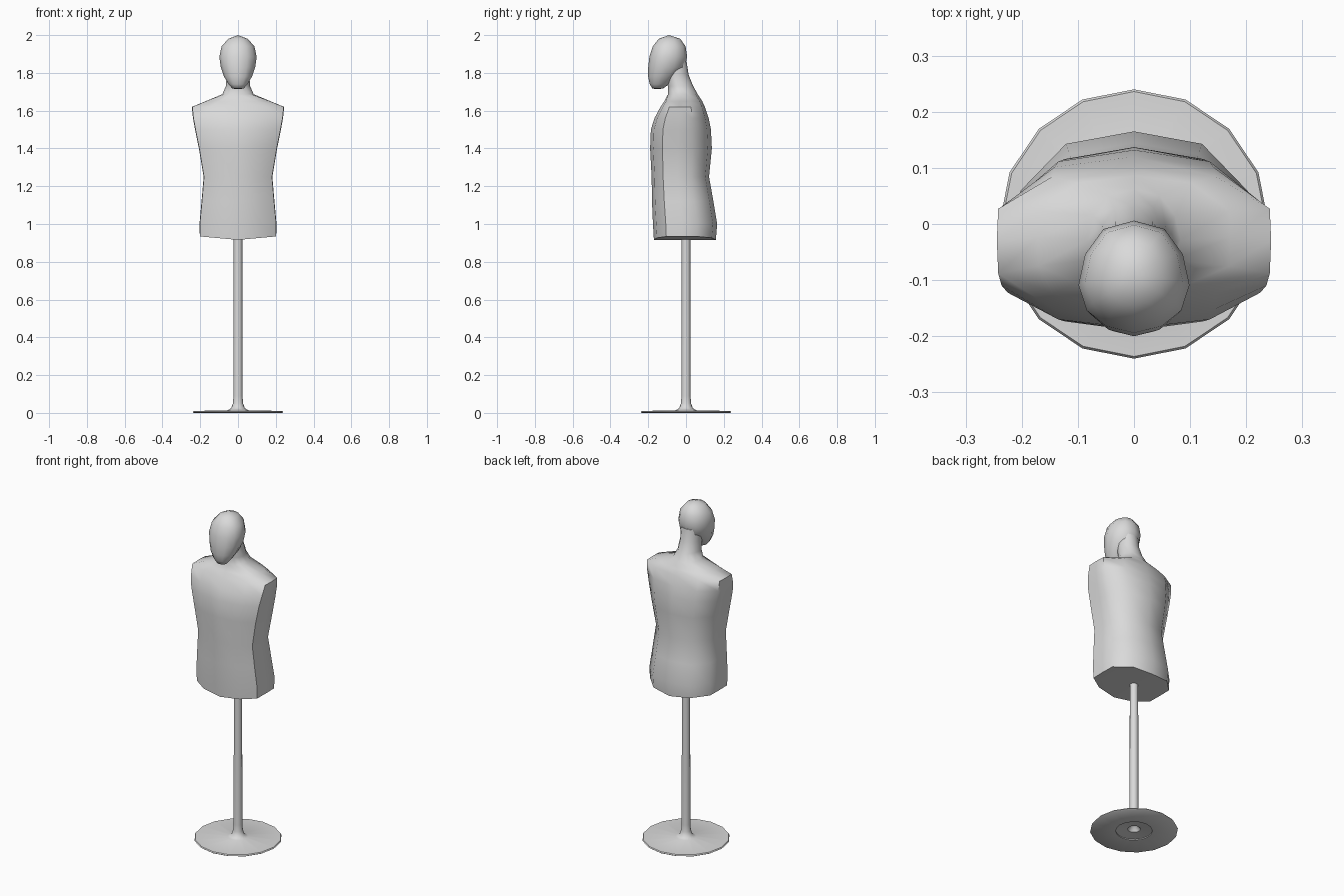
import bpy, bmesh, math

cube = bpy.data.objects.get("Cube")
if cube:
    bpy.data.objects.remove(cube, do_unlink=True)

grey = bpy.data.materials.new("light_grey")
grey.use_nodes = True
COLOUR = (0.7, 0.7, 0.7, 1)
grey.diffuse_color = COLOUR
grey.node_tree.nodes["Principled BSDF"].inputs["Base Color"].default_value = COLOUR

# Half outlines from back to front, as fractions of half width and half depth
BODY = [(0, 1), (.6, .87), (1, .38), (1.01, -.1), (1, -.6), (.6, -.9), (0, -1)]
ROUND = [(0, 1), (.55, .85), (.88, .4), (1, -.15), (.85, -.6), (.5, -.88), (0, -1)]


def finish(name, bm, angle):
    bmesh.ops.recalc_face_normals(bm, faces=bm.faces)
    mesh = bpy.data.meshes.new(name)
    bm.to_mesh(mesh)
    bm.free()
    mesh.materials.append(grey)
    obj = bpy.data.objects.new(name, mesh)
    bpy.context.collection.objects.link(obj)
    bpy.ops.object.select_all(action='DESELECT')
    obj.select_set(True)
    bpy.context.view_layer.objects.active = obj
    bpy.ops.object.shade_smooth_by_angle(angle=math.radians(angle))
    return obj


def ring(bm, outline, z, w, front, back, lift=0):
    mid, half = (front + back) / 2, (back - front) / 2
    full = outline + [(-x, y) for x, y in outline[-2:0:-1]]
    return [bm.verts.new((x * w, mid + y * half, z + lift * abs(x))) for x, y in full]


def skin(bm, rings, bottom, top):
    n = len(rings[0])
    for a, b in zip(rings, rings[1:]):
        for i in range(n):
            j = (i + 1) % n
            bm.faces.new((a[i], a[j], b[j], b[i]))
    for loop, point in ((rings[0], bottom), (rings[-1], top)):
        tip = bm.verts.new(point)
        for i in range(n):
            bm.faces.new((loop[i], loop[(i + 1) % n], tip))


# Torso and neck: height, half width, front, back
bm = bmesh.new()
torso = [(1.0, .202, -.175, .165), (1.12, .191, -.18, .145),
         (1.25, .18, -.182, .122), (1.4, .205, -.19, .137),
         (1.5, .225, -.186, .132), (1.56, .236, -.167, .12),
         (1.62, .242, -.135, .1), (1.65, .17, -.115, .086)]
neck = [(1.687, .083, -.095, .062), (1.73, .064, -.096, .038),
        (1.79, .06, -.105, .014), (1.86, .06, -.1, .003)]
rings = [ring(bm, BODY, .916, .2, -.17, .158, .018)]
rings += [ring(bm, BODY, *r) for r in torso]
rings += [ring(bm, ROUND, *r) for r in neck]
skin(bm, rings, (0, 0, .916), (0, -.05, 1.87))
finish("torso_and_neck", bm, 55)

# Featureless head
bm = bmesh.new()
head = [(1.717, .03, -.178, -.122), (1.74, .05, -.192, -.09),
        (1.78, .074, -.2, -.05), (1.83, .091, -.2, -.005),
        (1.885, .099, -.194, .006), (1.94, .087, -.176, -.002),
        (1.98, .052, -.145, -.03)]
skin(bm, [ring(bm, ROUND, *r) for r in head], (0, -.15, 1.714), (0, -.09, 2.0))
finish("head", bm, 60)

# Stand: lathed disc base, flared foot and pole, hollow under the foot
bm = bmesh.new()
profile = [(0, .045), (.02, .035), (.035, .012), (.1, .005), (.1, 0), (.235, 0),
           (.24, .004), (.236, .01), (.055, .014), (.036, .025), (.027, .05),
           (.024, .09), (.023, .93), (0, .93)]
verts = [bm.verts.new((r, 0, z)) for r, z in profile]
edges = [bm.edges.new(pair) for pair in zip(verts, verts[1:])]
bmesh.ops.spin(bm, geom=verts + edges, cent=(0, 0, 0), axis=(0, 0, 1),
               angle=math.tau, steps=16)
bmesh.ops.remove_doubles(bm, verts=bm.verts, dist=.0005)
finish("stand", bm, 40)
